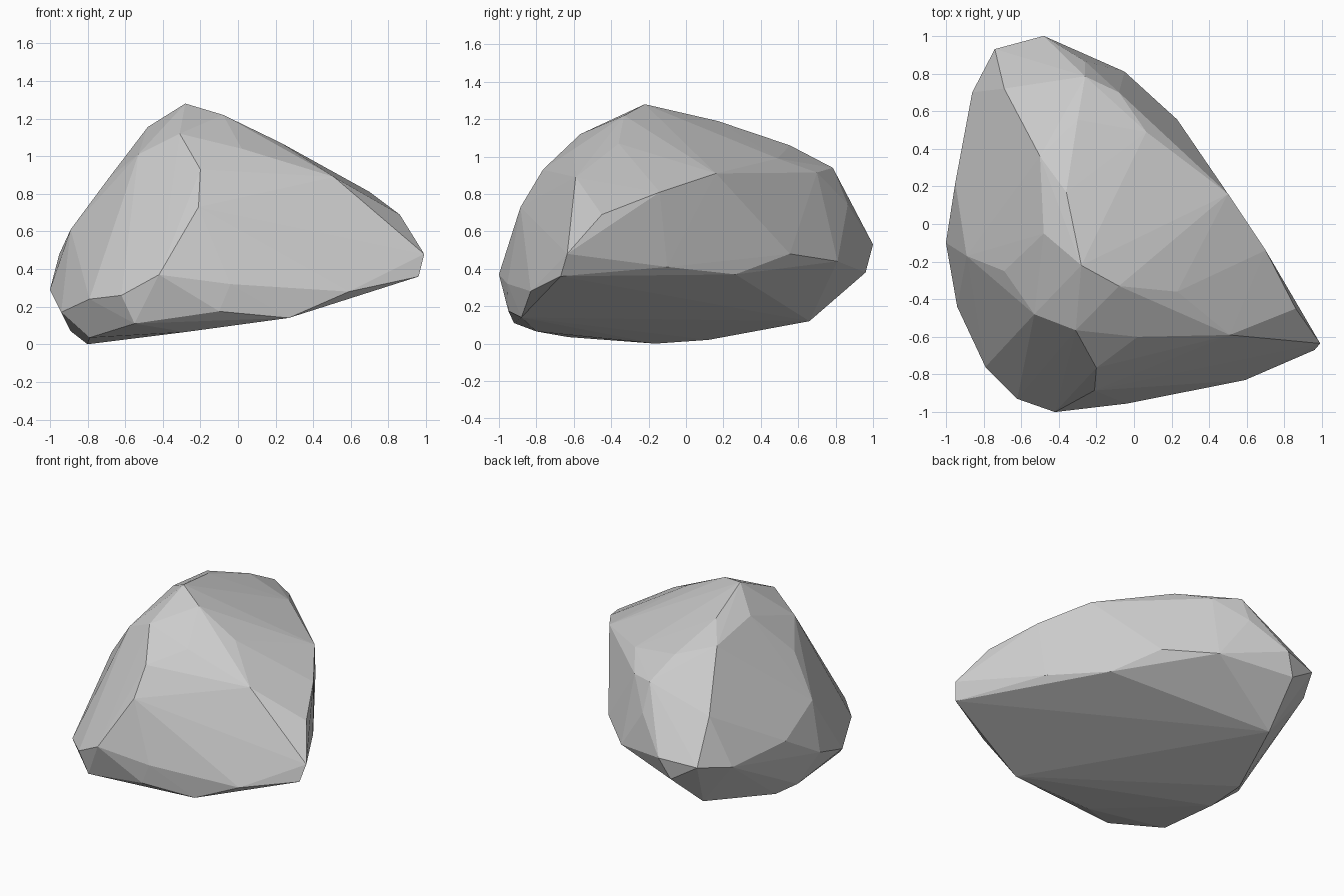
import bpy, bmesh

# Corner points of the faceted boulder, in bands from crown to base
crown = [(-.28, -.22, 1.28), (-.08, -.33, 1.22), (-.48, -.05, 1.155), (-.36, .17, 1.19),
         (-.30, .555, 1.06), (-.31, -.565, 1.12), (.02, -.60, 1.04), (.23, -.36, 1.07),
         (-.53, -.48, 1.01), (-.50, .36, 1.10)]
shoulder = [(.51, -.59, .89), (.50, .16, .91), (.70, -.14, .81), (.86, -.45, .69),
            (-.08, .70, .915), (-.26, .785, .94), (-.69, -.25, .88),
            (-.69, .72, .78), (.065, .49, .99), (-.20, -.765, .93), (-.21, -.885, .73),
            (-.26, .865, .745)]
belt = [(-.89, -.17, .61), (-.95, .22, .48), (-1, -.10, .29), (-.94, -.44, .17),
        (-.86, .70, .45), (-.74, .93, .50), (-.79, -.76, .24), (-.62, -.93, .26),
        (-.42, -1, .37), (-.04, -.955, .32), (.59, -.83, .28),
        (.99, -.635, .48), (.96, -.67, .36), (.67, -.10, .41), (.42, .265, .37),
        (.23, .555, .48), (-.05, .81, .44), (-.48, 1, .53)]
base = [(-.55, -.92, .11), (-.28, -.80, .065), (-.10, -.95, .175), (.27, -.88, .14),
        (-.79, -.63, .035), (-.80, -.165, 0), (-.80, .12, .02), (-.89, 0, .07),
        (-.60, .66, .12), (-.55, .96, .38)]

# Wrap the points in a convex skin of flat facets
bm = bmesh.new()
for band in (crown, shoulder, belt, base):
    for p in band:
        bm.verts.new(p)
bmesh.ops.convex_hull(bm, input=bm.verts)
loose = [v for v in bm.verts if not v.link_faces]
bmesh.ops.delete(bm, geom=loose, context='VERTS')
bmesh.ops.recalc_face_normals(bm, faces=bm.faces)

mesh = bpy.data.meshes.new("boulder")
bm.to_mesh(mesh)
bm.free()
boulder = bpy.data.objects.new("boulder", mesh)
bpy.context.collection.objects.link(boulder)
